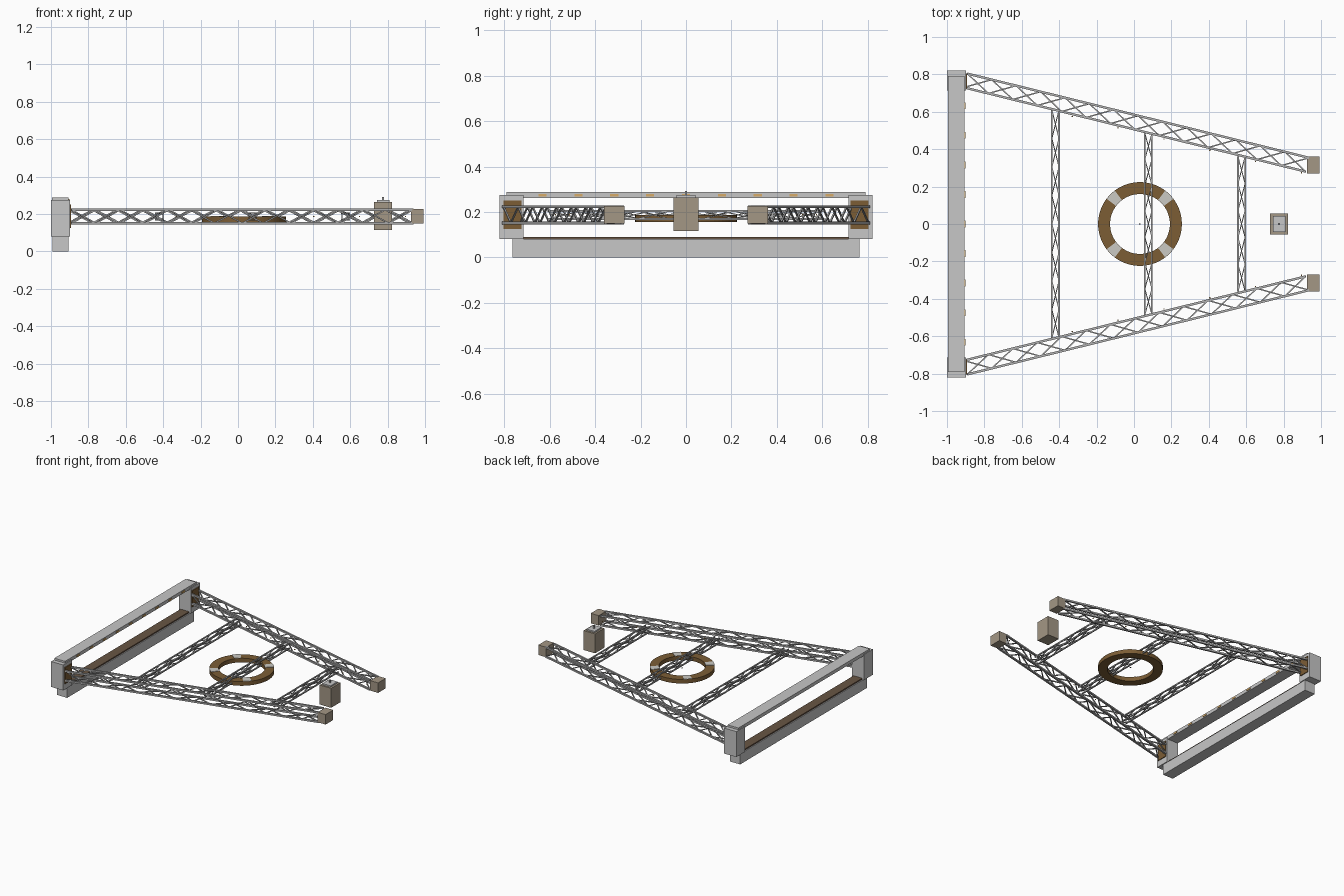
import bpy, bmesh, math
from mathutils import Vector, Matrix

cube = bpy.data.objects.get("Cube")
if cube:
    bpy.data.objects.remove(cube, do_unlink=True)


def material(name, r, g, b):
    m = bpy.data.materials.new(name)
    m.use_nodes = True
    m.diffuse_color = (r, g, b, 1)
    m.node_tree.nodes["Principled BSDF"].inputs["Base Color"].default_value = (r, g, b, 1)
    return m


GREY = material("light grey metal", 0.57, 0.57, 0.57)
STEEL = material("truss steel", 0.45, 0.45, 0.45)
BROWN = material("brown", 0.20, 0.11, 0.036)
PLANK = material("dull brown", 0.14, 0.092, 0.058)
TAN = material("tan", 0.37, 0.31, 0.235)
PALE = material("pale grey", 0.60, 0.59, 0.55)
AMBER = material("amber", 0.68, 0.41, 0.14)
DARK = material("dark grey", 0.05, 0.05, 0.05)


def finish(name, bm, mat):
    bmesh.ops.recalc_face_normals(bm, faces=bm.faces)
    mesh = bpy.data.meshes.new(name)
    bm.to_mesh(mesh)
    bm.free()
    mesh.materials.append(mat)
    ob = bpy.data.objects.new(name, mesh)
    bpy.context.collection.objects.link(ob)
    return ob


def box(name, mat, x, y, z):
    """Box from (low, high) ranges on each axis."""
    bm = bmesh.new()
    size = [r[1] - r[0] for r in (x, y, z)]
    mid = [(r[1] + r[0]) / 2 for r in (x, y, z)]
    bmesh.ops.create_cube(bm, size=1, matrix=Matrix.Translation(mid) @ Matrix.Diagonal((*size, 1)))
    return finish(name, bm, mat)


def bar(bm, a, b, half):
    """Square bar from a to b, with one pair of sides level."""
    d = b - a
    m = Matrix.Translation((a + b) / 2) @ d.to_track_quat('Z', 'Y').to_matrix().to_4x4()
    bmesh.ops.create_cube(bm, size=1, matrix=m @ Matrix.Diagonal((2 * half, 2 * half, d.length, 1)))


def truss(name, start, end, half_w, half_h, bays, chord, lace):
    """Four chords with zigzag lacing on each side, opposite faces out of phase."""
    bm = bmesh.new()
    start, end = Vector(start), Vector(end)
    side = (end - start).cross(Vector((0, 0, 1))).normalized() * half_w
    up = Vector((0, 0, half_h))
    corners = [side + up, side - up, -side - up, -side + up]
    for i, c in enumerate(corners):
        bar(bm, start + c, end + c, chord)
        pair = (c, corners[(i + 1) % 4])
        for k in range(bays):
            a = start.lerp(end, k / bays) + pair[k % 2]
            b = start.lerp(end, (k + 1) / bays) + pair[(k + 1) % 2]
            bar(bm, a, b, lace)
    return finish(name, bm, STEEL)


def ring_arc(name, mat, centre, r0, r1, z0, z1, a0, a1, steps):
    """Rectangular section swept about z from angle a0 to a1."""
    bm = bmesh.new()
    closed = a1 - a0 > 6.28
    loops = []
    for i in range(steps if closed else steps + 1):
        a = a0 + (a1 - a0) * i / steps
        loops.append([bm.verts.new((centre + r * math.cos(a), r * math.sin(a), z))
                      for r, z in ((r0, z0), (r1, z0), (r1, z1), (r0, z1))])
    for i in range(steps):
        p, q = loops[i], loops[(i + 1) % len(loops)]
        for j in range(4):
            n = (j + 1) % 4
            bm.faces.new((p[j], p[n], q[n], q[j]))
    if not closed:
        bm.faces.new(loops[0])
        bm.faces.new(loops[-1])
    return finish(name, bm, mat)


# End portal: sill, plank, header
box("lower_beam", GREY, (-0.992, -0.905), (-0.765, 0.765), (0, 0.08))
box("lower_plank", PLANK, (-0.985, -0.912), (-0.73, 0.73), (0.08, 0.09))
box("top_beam", GREY, (-0.995, -0.905), (-0.79, 0.79), (0.262, 0.288))

# Small lamps along the inner face of the header
for i in range(-4, 5):
    y = i * 0.158
    box("header_lamp", AMBER, (-0.906, -0.901), (y - 0.018, y + 0.018), (0.269, 0.28))


def span(s, a, b):
    return tuple(sorted((s * a, s * b)))


# Mirrored posts, long trusses and end blocks
for s, label in ((1, "left"), (-1, "right")):
    box(label + "_post", GREY, (-1, -0.898), span(s, 0.715, 0.822), (0.08, 0.274))
    box(label + "_post_plate", BROWN, (-0.898, -0.892), span(s, 0.725, 0.805), (0.125, 0.25))
    truss(label + "_truss", (-0.9, s * 0.767, 0.187), (0.927, s * 0.317, 0.187),
          0.038, 0.036, 14, 0.0062, 0.0035)
    box(label + "_end_block", TAN, (0.925, 0.992), span(s, 0.27, 0.362), (0.15, 0.226))
    # Tiny marker lamps along the inside of the truss
    for k in range(6):
        x = -0.33 + k * 0.245
        y = s * (0.765 - (x + 0.9) * 0.2455 - 0.05)
        box(label + "_marker_lamp", AMBER, (x - 0.003, x + 0.003),
            (y - 0.003, y + 0.003), (0.184, 0.19))

# Cross trusses between the long ones
for x, half, bays in ((-0.42, 0.61, 8), (0.077, 0.485, 7), (0.575, 0.36, 5)):
    truss("cross_truss", (x, -half, 0.187), (x, half, 0.187), 0.019, 0.018, bays, 0.0042, 0.0025)

# Ring with four pale clamps and a centre stud
ring_arc("ring", BROWN, 0.032, 0.16, 0.224, 0.155, 0.186, 0, math.tau, 64)
for k in range(4):
    a = math.pi / 4 + k * math.pi / 2
    ring_arc("ring_clamp", PALE, 0.032, 0.161, 0.223, 0.18, 0.189, a - 0.14, a + 0.14, 4)
box("ring_centre_stud", DARK, (0.028, 0.036), (-0.004, 0.004), (0.168, 0.172))

# Free-standing control box with lid and knob
box("control_box", TAN, (0.728, 0.824), (-0.056, 0.056), (0.116, 0.264))
box("control_box_lid", GREY, (0.742, 0.809), (-0.042, 0.042), (0.264, 0.274))
bm = bmesh.new()
bar(bm, Vector((0.775, 0, 0.27)), Vector((0.775, 0, 0.292)), 0.005)
finish("control_box_knob", bm, STEEL)
